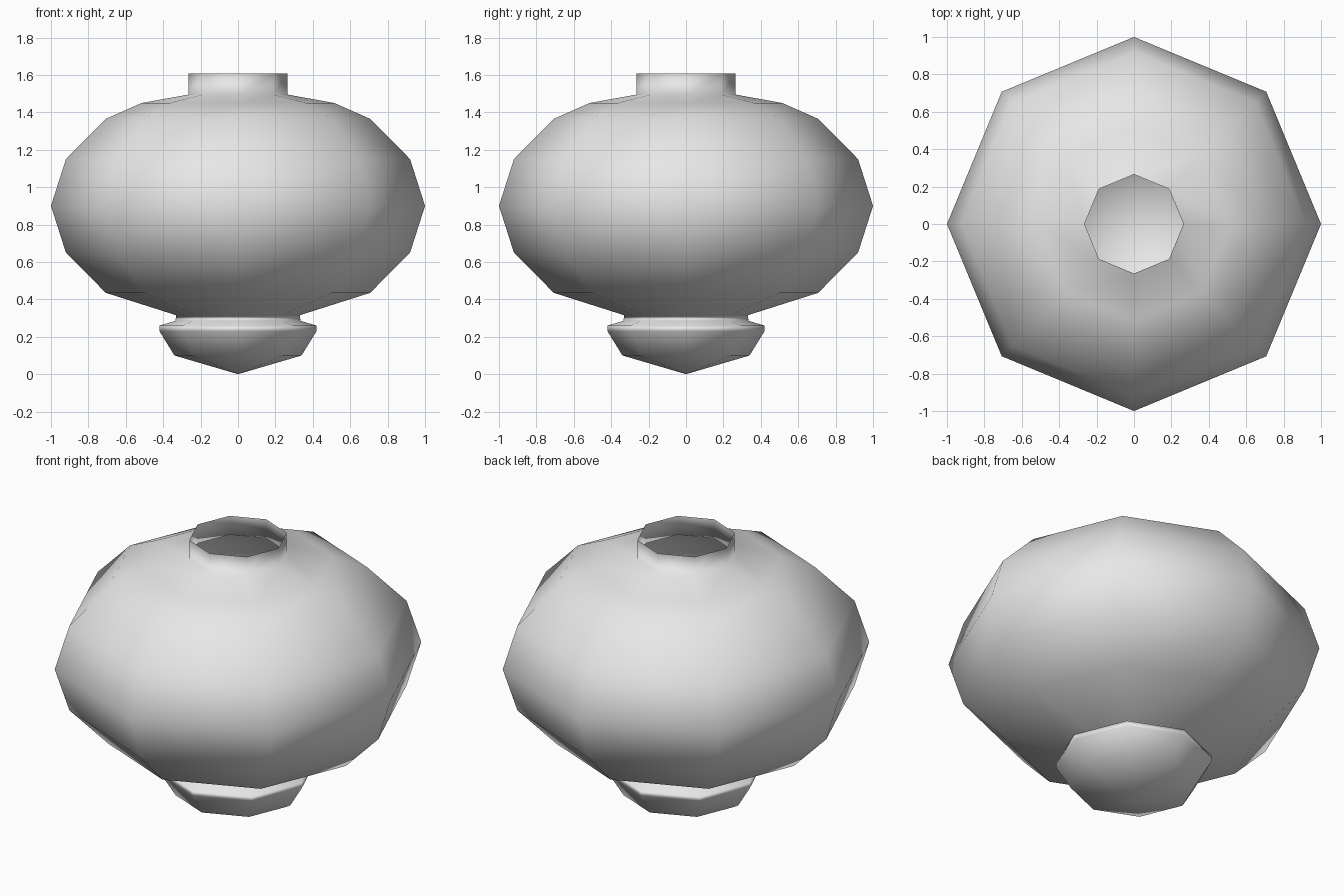
import bpy
import bmesh
from math import cos, sin, tau

SIDES = 8

cube = bpy.data.objects.get("Cube")
if cube:
    bpy.data.objects.remove(cube, do_unlink=True)


def make_material(name, colour):
    mat = bpy.data.materials.new(name)
    mat.use_nodes = True
    mat.diffuse_color = colour
    mat.node_tree.nodes["Principled BSDF"].inputs["Base Color"].default_value = colour
    return mat


def lathe(name, profile, mat):
    """Turn a bottom-to-top (radius, height) profile into a smooth open shell."""
    bm = bmesh.new()
    rings = []
    for r, z in profile:
        if r == 0:
            rings.append([bm.verts.new((0, 0, z))] * SIDES)
        else:
            rings.append([bm.verts.new((r * cos(tau * i / SIDES), r * sin(tau * i / SIDES), z))
                          for i in range(SIDES)])
    for low, high in zip(rings, rings[1:]):
        for i in range(SIDES):
            j = (i + 1) % SIDES
            corners = [low[i], low[j], high[j], high[i]]
            face = bm.faces.new(list(dict.fromkeys(corners)))
            face.smooth = True
    mesh = bpy.data.meshes.new(name)
    bm.to_mesh(mesh)
    bm.free()
    mesh.materials.append(mat)
    obj = bpy.data.objects.new(name, mesh)
    bpy.context.collection.objects.link(obj)
    return obj


grey = make_material("plain grey", (0.8, 0.8, 0.8, 1))

# Pointed foot with a narrow ledge
foot = [(0, 0), (0.34, 0.1), (0.42, 0.23), (0.42, 0.26), (0.335, 0.285), (0.33, 0.315)]
# Wide rounded body and sloping shoulder
body = [(0.707, 0.435), (0.92, 0.65), (1, 0.9), (0.92, 1.15), (0.707, 1.365), (0.515, 1.45)]
# Short open neck
neck = [(0.265, 1.495), (0.265, 1.607)]

# One continuous hollow shell, shaded smoothly with large faces dominating
vase = lathe("vase_shell", foot + body + neck, grey)
weighted = vase.modifiers.new("area_weighted_normals", "WEIGHTED_NORMAL")
weighted.mode = "FACE_AREA"
